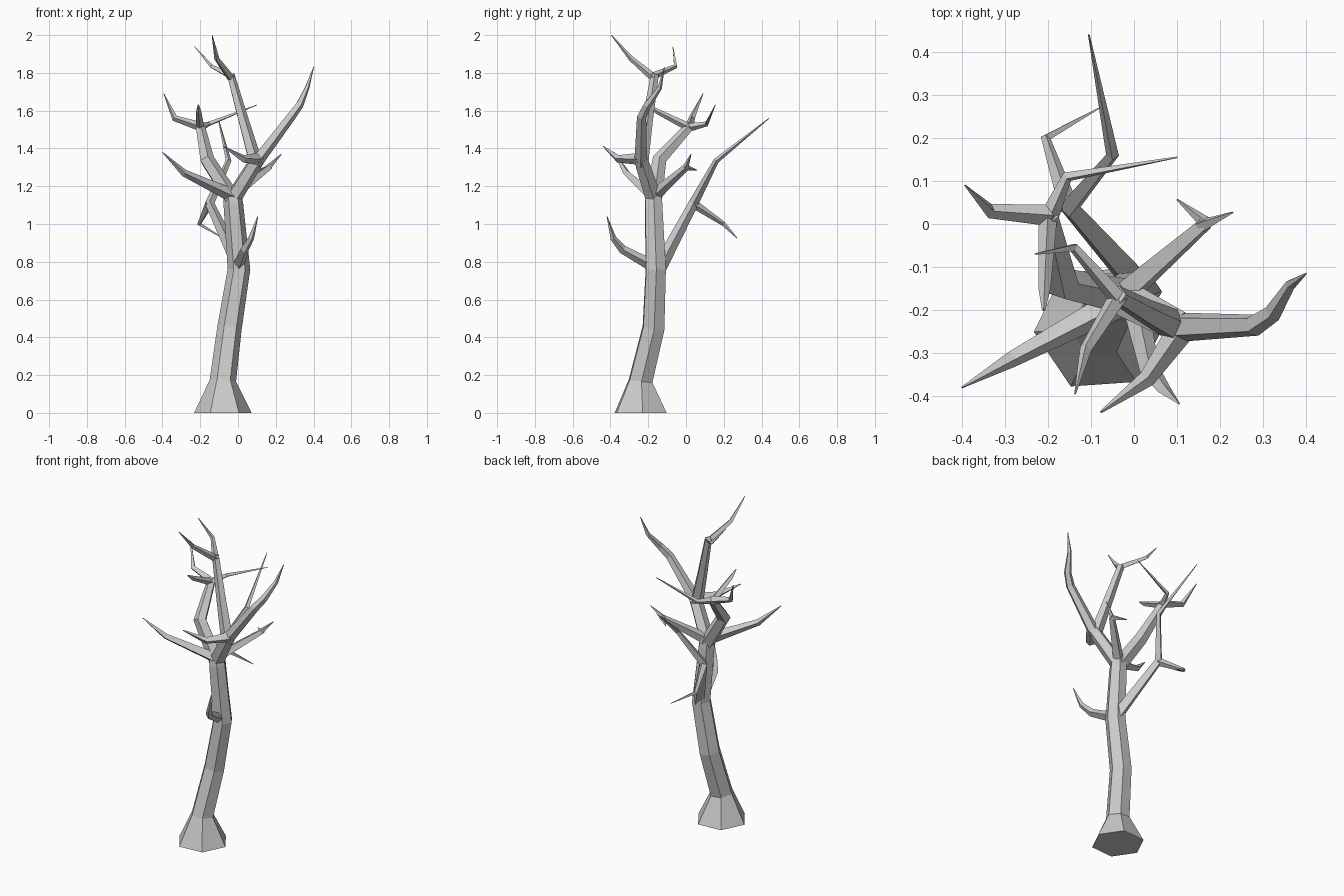
import bpy, bmesh, math
from mathutils import Vector


def limb(name, pts, sides=5, phase=0.0):
    """Flat-faced tapering tube through (x, y, z, radius) points."""
    P = [Vector(p[:3]) for p in pts]
    bm = bmesh.new()
    rings, u = [], None
    for i, p in enumerate(P):
        t = Vector((0, 0, 0))
        if i > 0:
            t += (p - P[i - 1]).normalized()
        if i < len(P) - 1:
            t += (P[i + 1] - p).normalized()
        t.normalize()
        if u is None:
            u = Vector((1, 0, 0)) if abs(t.x) < 0.8 else Vector((0, 1, 0))
        u = (u - t * u.dot(t)).normalized()
        v = t.cross(u)
        ring = []
        for k in range(sides):
            a = phase + math.tau * k / sides
            ring.append(bm.verts.new(p + (u * math.cos(a) + v * math.sin(a)) * pts[i][3]))
        rings.append(ring)
    for r0, r1 in zip(rings, rings[1:]):
        for k in range(sides):
            n = (k + 1) % sides
            bm.faces.new((r0[k], r0[n], r1[n], r1[k]))
    bm.faces.new(rings[0][::-1])
    bm.faces.new(rings[-1])
    me = bpy.data.meshes.new(name)
    bm.to_mesh(me)
    bm.free()
    ob = bpy.data.objects.new(name, me)
    bpy.context.collection.objects.link(ob)
    return ob


# Trunk with flared foot
limb("trunk", [(-.08, -.24, 0, .153), (-.08, -.24, .17, .07), (-.045, -.172, .45, .065),
               (.005, -.16, .76, .06), (-.025, -.172, 1.11, .052), (-.03, -.172, 1.17, .044)],
     6, math.radians(4))

# Right crown: main limb and its forks
fork = (.11, -.24, 1.345)
limb("right_limb", [(-.03, -.17, 1.13, .045), (.085, -.23, 1.315, .04), (*fork, .036)])
limb("right_branch", [(.09, -.24, 1.32, .036), (.28, -.235, 1.57, .026), (.325, -.205, 1.63, .022),
                      (.365, -.14, 1.72, .013), (.40, -.115, 1.83, .002)])
limb("top_limb", [(.09, -.235, 1.33, .038), (.03, -.205, 1.54, .03), (-.04, -.165, 1.79, .022)])
limb("top_front_branch", [(-.035, -.165, 1.77, .022), (-.112, -.29, 1.875, .014),
                          (-.137, -.395, 2.0, .002)], 4)
limb("top_back_branch", [(-.04, -.17, 1.785, .02), (-.14, -.055, 1.835, .012),
                         (-.23, -.07, 1.94, .002)], 4)
limb("front_branch", [(.11, -.245, 1.345, .032), (.03, -.36, 1.345, .02),
                      (-.077, -.437, 1.41, .003)], 4)

# Side branches at the trunk top
limb("left_branch", [(-.03, -.18, 1.15, .036), (-.285, -.315, 1.27, .019),
                     (-.40, -.38, 1.38, .002)], 4)
limb("back_right_branch", [(-.03, -.17, 1.15, .034), (.165, .0, 1.3, .018)], 4)
limb("back_right_twig_a", [(.155, -.005, 1.295, .017), (.23, .027, 1.37, .002)], 4)
limb("back_right_twig_b", [(.17, .0, 1.3, .016), (.10, .057, 1.285, .002)], 4)

# Left crown: main limb and its forks
limb("left_limb", [(-.03, -.17, 1.13, .045), (-.165, -.14, 1.34, .04), (-.2, .02, 1.515, .026)])
limb("left_crown_left", [(-.195, .02, 1.515, .025), (-.335, .03, 1.56, .017),
                         (-.393, .09, 1.69, .002)], 4)
limb("left_crown_back", [(-.2, .01, 1.51, .023), (-.155, .11, 1.53, .013),
                         (.10, .155, 1.63, .002)], 4)
limb("left_crown_front", [(-.2, .02, 1.51, .022), (-.208, -.15, 1.595, .014),
                          (-.21, -.2, 1.66 - .03, .004)], 4)

# Low branches
limb("low_front_branch", [(.0, -.17, .775, .032), (.035, -.335, .865, .023),
                          (.07, -.385, .925, .016), (.105, -.418, 1.04, .002)], 4)
limb("low_back_branch", [(.01, -.14, .77, .038), (-.15, .04, 1.11, .026),
                         (-.05, .16, 1.335, .015), (-.105, .44, 1.56, .002)], 4)
limb("low_back_twig", [(-.15, .035, 1.11, .024), (-.205, .2, 1.0, .012),
                       (-.08, .27, .925, .002)], 4)
